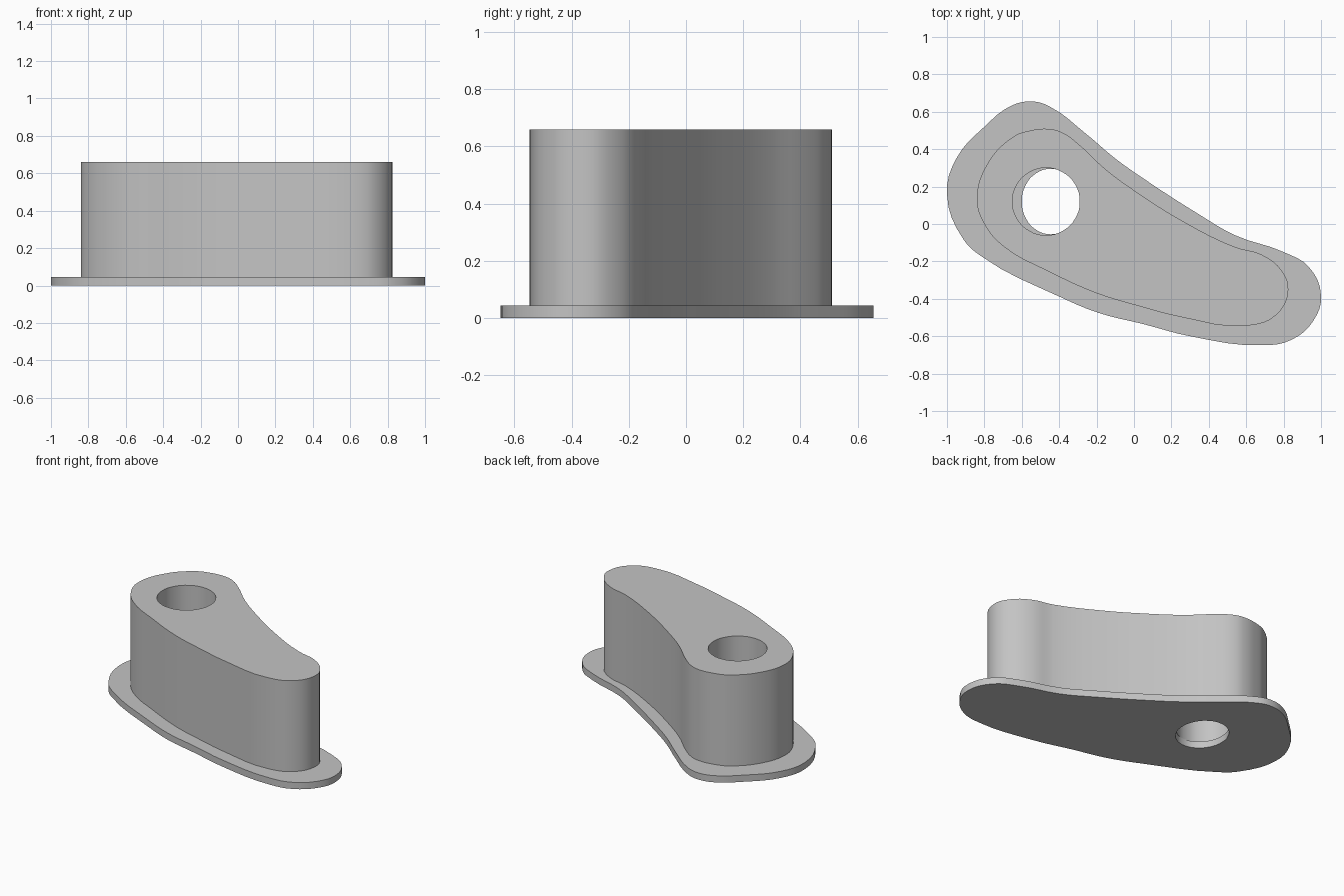
import bpy
import bmesh
from math import cos, sin, pi, radians

cube = bpy.data.objects.get("Cube")
if cube:
    bpy.data.objects.remove(cube, do_unlink=True)

# Single plain grey material
grey = bpy.data.materials.new("plain grey")
grey.use_nodes = True
colour = (0.55, 0.55, 0.55, 1)
grey.diffuse_color = colour
grey.node_tree.nodes["Principled BSDF"].inputs["Base Color"].default_value = colour


def add_loop(curve, points):
    """Add a smooth closed loop through the given points."""
    spline = curve.splines.new("BEZIER")
    spline.bezier_points.add(len(points) - 1)
    for knot, (x, y) in zip(spline.bezier_points, points):
        knot.co = (x, y, 0)
        knot.handle_left_type = knot.handle_right_type = "AUTO"
    spline.use_cyclic_u = True
    spline.resolution_u = 4


def oval(cx, cy, rx, ry, count=12):
    angles = [2 * pi * i / count for i in range(count)]
    return [(cx + rx * cos(a), cy + ry * sin(a)) for a in angles]


def make_plate(name, outline, hole, bottom, top):
    """Extrude an outline with a hole between two heights."""
    curve = bpy.data.curves.new(name, "CURVE")
    curve.dimensions = "2D"
    curve.fill_mode = "BOTH"
    curve.extrude = (top - bottom) / 2
    add_loop(curve, outline)
    add_loop(curve, hole)
    part = bpy.data.objects.new(name, curve)
    bpy.context.collection.objects.link(part)
    part.location.z = (top + bottom) / 2

    bpy.ops.object.select_all(action="DESELECT")
    part.select_set(True)
    bpy.context.view_layer.objects.active = part
    bpy.ops.object.convert(target="MESH")
    part = bpy.context.object
    part.name = name

    # Weld caps to walls and make normals point outwards
    bm = bmesh.new()
    bm.from_mesh(part.data)
    bmesh.ops.remove_doubles(bm, verts=bm.verts, dist=0.0005)
    bmesh.ops.recalc_face_normals(bm, faces=bm.faces)
    bm.to_mesh(part.data)
    bm.free()

    part.data.materials.clear()
    part.data.materials.append(grey)
    bpy.ops.object.shade_smooth_by_angle(angle=radians(30))
    return part


# Outlines run clockwise from the wide end
flange_outline = [
    (-1, .16), (-.95, .35), (-.8, .52), (-.65, .635), (-.54, .655),
    (-.455, .63), (-.26, .485), (-.1, .35), (.085, .22), (.35, .05),
    (.54, -.06), (.8, -.15), (.935, -.23), (1, -.385), (.957, -.52),
    (.84, -.62), (.7, -.648), (.3, -.6), (.05, -.535), (-.19, -.475),
    (-.395, -.39), (-.82, -.17), (-.91, -.085),
]
body_outline = [
    (-.84, .13), (-.785, .32), (-.64, .47), (-.567, .497), (-.45, .508),
    (-.38, .487), (-.3, .43), (-.155, .295), (.03, .16), (.27, .01),
    (.54, -.123), (.685, -.165), (.79, -.25), (.825, -.353), (.76, -.487),
    (.61, -.543), (.25, -.497), (.03, -.44), (-.2, -.37), (-.45, -.257),
    (-.7, -.118), (-.8, 0),
]

rim = 0.045
make_plate("base_flange", flange_outline, oval(-.445, .12, .155, .175), 0, rim)
make_plate("main_body", body_outline, oval(-.47, .12, .18, .18), rim, .66)
